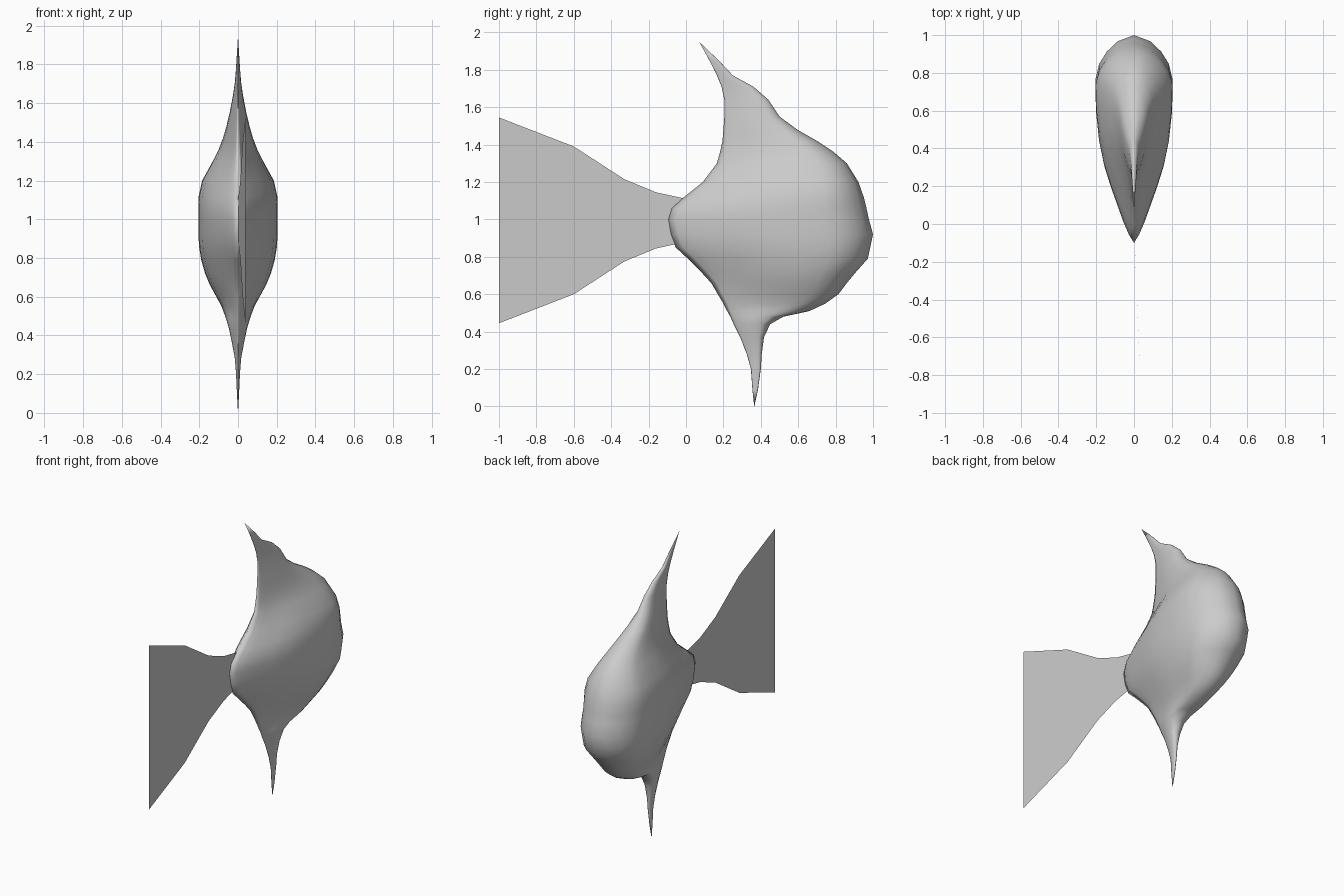
import bpy, bmesh

def make_object(name, bm):
    mesh = bpy.data.meshes.new(name)
    bm.to_mesh(mesh)
    bm.free()
    ob = bpy.data.objects.new(name, mesh)
    bpy.context.collection.objects.link(ob)
    return ob

# Body with both fins: slices of (height, rear y, front y, half width)
slices = [
    (0.09, .355, .385, .005), (0.20, .347, .40, .01), (0.28, .325, .405, .016),
    (0.37, .29, .417, .033), (0.44, .255, .45, .048), (0.48, .237, .52, .060),
    (0.51, .22, .66, .070), (0.55, .20, .745, .085), (0.60, .17, .815, .112),
    (0.66, .135, .86, .145), (0.72, .08, .91, .170), (0.79, .01, .972, .190),
    (0.85, -.055, .985, .200), (0.92, -.085, 1.0, .205), (1.0, -.10, .978, .205),
    (1.06, -.08, .965, .205), (1.12, -.01, .95, .203), (1.20, .09, .922, .185),
    (1.30, .165, .86, .130), (1.36, .182, .79, .100), (1.42, .195, .70, .077),
    (1.48, .20, .595, .060), (1.55, .205, .50, .043), (1.64, .205, .44, .026),
    (1.71, .19, .36, .016), (1.77, .165, .25, .011), (1.85, .125, .175, .006),
]
# Cross-section from sharp rear edge to blunt front: (along, across)
section = [(0, 0), (.04, .13), (.10, .27), (.18, .42), (.27, .59), (.38, .77),
           (.50, .90), (.64, .98), (.78, 1), (.86, .90), (.92, .70), (.97, .42), (1, 0)]
loop = section + [(t, -w) for t, w in section[-2:0:-1]]

bm = bmesh.new()
rings = [[bm.verts.new((w * half, rear + t * (front - rear), z)) for t, w in loop]
         for z, rear, front, half in slices]
n = len(loop)
for a, b in zip(rings, rings[1:]):
    for i in range(n):
        j = (i + 1) % n
        bm.faces.new((a[i], a[j], b[j], b[i]))
for ring, tip in ((rings[0], (0, .365, 0)), (rings[-1], (0, .07, 1.95))):
    v = bm.verts.new(tip)
    for i in range(n):
        bm.faces.new((ring[i], ring[(i + 1) % n], v))
bmesh.ops.recalc_face_normals(bm, faces=bm.faces)
for f in bm.faces:
    f.smooth = True
make_object("fish_body", bm)

# Tail: a single thin sheet leaning slightly to +x
upper = [(-1, 1.545), (-.6, 1.39), (-.33, 1.215), (-.16, 1.145), (0, 1.11)]
lower = [(y, 1.99 - z) for y, z in reversed(upper)]
notch = [(-.81, .69), (-.715, .99), (-.81, 1.3)]
bm = bmesh.new()
bm.faces.new([bm.verts.new((-.04 * y, y, z)) for y, z in upper + lower + notch])
bmesh.ops.triangulate(bm, faces=bm.faces)
make_object("tail_fin", bm)
